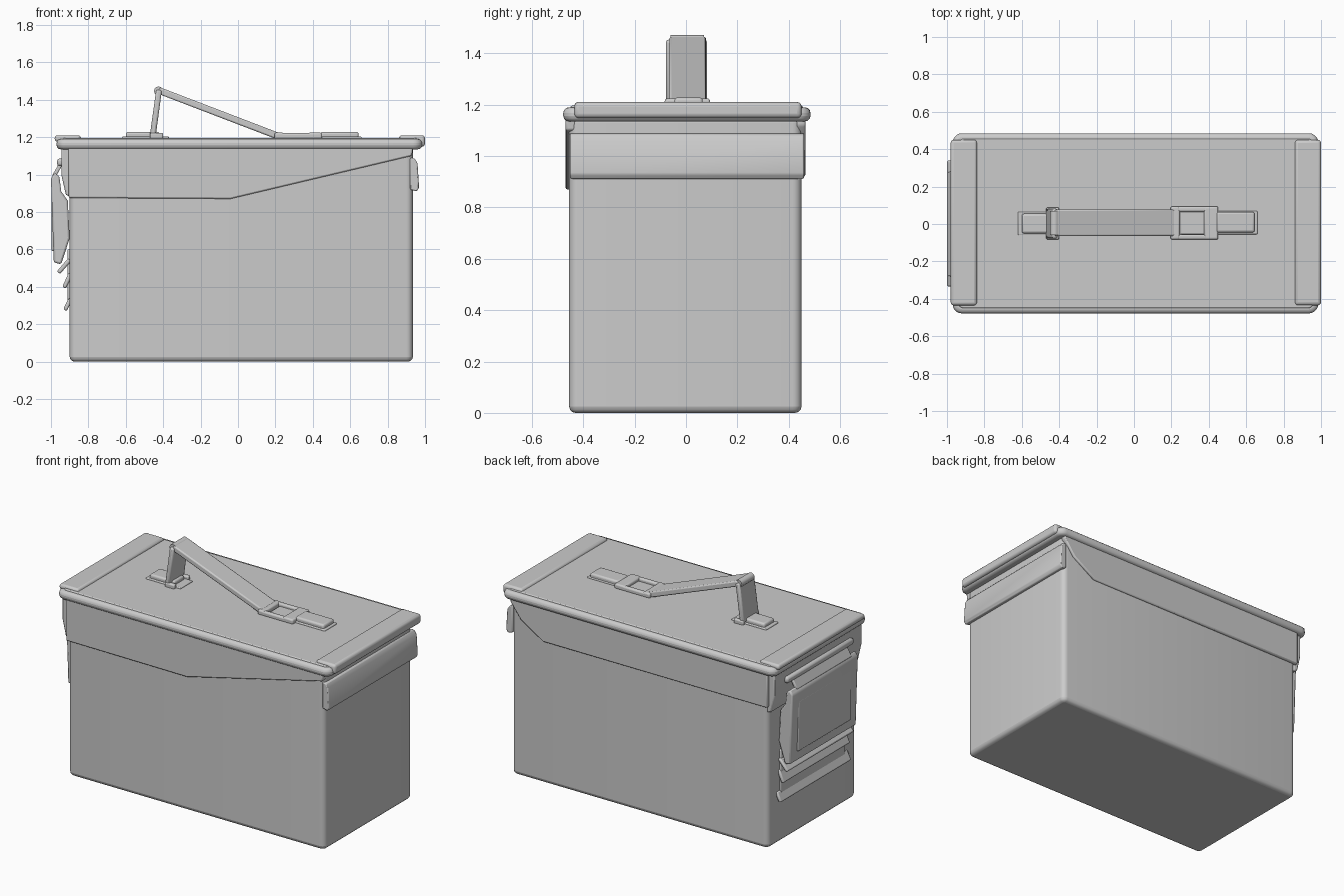
import bpy, bmesh, math
from mathutils import Vector


def finish(name, bm, bevel=0.0, segs=3):
    bmesh.ops.recalc_face_normals(bm, faces=bm.faces)
    mesh = bpy.data.meshes.new(name)
    bm.to_mesh(mesh)
    bm.free()
    ob = bpy.data.objects.new(name, mesh)
    bpy.context.collection.objects.link(ob)
    if bevel:
        m = ob.modifiers.new("Bevel", 'BEVEL')
        m.width, m.segments, m.limit_method = bevel, segs, 'ANGLE'
        m.angle_limit = math.radians(35)
    bpy.ops.object.select_all(action='DESELECT')
    ob.select_set(True)
    bpy.context.view_layer.objects.active = ob
    bpy.ops.object.shade_smooth_by_angle(angle=math.radians(40))
    return ob


def box(name, x, y, z, bevel=0.01, corner=0.0):
    """Box from (min, max) pairs; corner rounds the upright edges first."""
    bm = bmesh.new()
    bmesh.ops.create_cube(bm, size=1)
    for v in bm.verts:
        v.co = Vector([r[0] if c < 0 else r[1] for c, r in zip(v.co, (x, y, z))])
    if corner:
        up = [e for e in bm.edges if abs(e.verts[0].co.z - e.verts[1].co.z) > 1e-4]
        bmesh.ops.bevel(bm, geom=up, offset=corner, segments=5, profile=0.5, affect='EDGES')
    return finish(name, bm, bevel)


def prism(name, pts, y, bevel=0.006, segs=2):
    """Side profile in x, z pushed across from y[0] to y[1]."""
    bm = bmesh.new()
    face = bm.faces.new([bm.verts.new((px, y[0], pz)) for px, pz in pts])
    ext = bmesh.ops.extrude_face_region(bm, geom=[face])
    for v in ext['geom']:
        if isinstance(v, bmesh.types.BMVert):
            v.co.y = y[1]
    return finish(name, bm, bevel, segs)


def bar(name, a, b, thick, y, bevel=0.008):
    """Flat strap between two x, z points."""
    d = (Vector(b) - Vector(a)).normalized() * (thick / 2)
    n = Vector((-d.y, d.x))
    a, b = Vector(a), Vector(b)
    return prism(name, [a - n, b - n, b + n, a + n], y, bevel)


# Can body
box("can_body", (-0.90, 0.935), (-0.455, 0.45), (0, 1.155), 0.025, 0.035)

# Lid with rolled lip and raised deck
box("lid_lip", (-0.97, 0.985), (-0.478, 0.485), (1.135, 1.19), 0.022, 0.05)
box("lid_deck", (-0.94, 0.96), (-0.45, 0.455), (1.15, 1.196), 0.006, 0.03)
box("left_lid_strip", (-0.98, -0.84), (-0.435, 0.45), (1.175, 1.21), 0.015)
box("right_lid_strip", (0.86, 1.0), (-0.435, 0.45), (1.148, 1.21), 0.017)

# Sloping skirts below the lid
prism("front_lid_skirt", [(-0.905, 0.875), (-0.04, 0.87), (0.93, 1.10), (0.935, 1.15),
                          (-0.905, 1.15)], (-0.469, -0.43), 0.008)
prism("back_lid_skirt", [(-0.905, 0.92), (0.70, 0.92), (0.86, 1.02), (0.935, 1.12),
                         (0.935, 1.15), (-0.905, 1.15)], (0.43, 0.465), 0.008)
prism("left_lid_skirt", [(-0.92, 0.89), (-0.89, 0.88), (-0.89, 1.15), (-0.945, 1.15),
                         (-0.945, 1.0)], (-0.45, 0.445), 0.008)

# Hinge flap on the right end
prism("hinge_flap", [(0.92, 0.92), (0.955, 0.91), (0.968, 0.93), (0.96, 1.06),
                     (0.945, 1.085), (0.92, 1.09)], (-0.452, 0.46), 0.006)

# Latch on the left end
prism("latch_plate", [(-0.985, 0.53), (-1.0, 0.98), (-0.98, 1.01), (-0.955, 0.99),
                      (-0.945, 0.91), (-0.91, 0.86), (-0.90, 0.66), (-0.945, 0.52)],
      (-0.335, 0.34), 0.01)
box("latch_panel", (-0.998, -0.96), (-0.27, 0.275), (0.59, 0.92), 0.01)
bar("latch_top_rod", (-0.95, 1.045), (-0.95, 1.085), 0.035, (-0.34, 0.34), 0.013)
bar("latch_top_link", (-0.985, 0.99), (-0.945, 1.06), 0.02, (-0.28, 0.28), 0.006)
for i, (a, b) in enumerate([((-0.96, 0.475), (-0.90, 0.545)), ((-0.93, 0.395), (-0.895, 0.47)),
                            ((-0.925, 0.275), (-0.895, 0.335))]):
    w = 0.34 if i < 2 else 0.36
    bar("latch_ridge_%d" % (i + 1), a, b, 0.022, (-w, w), 0.008)
box("latch_base", (-0.912, -0.88), (-0.33, 0.33), (0.30, 0.60), 0.008)

# Handle: grip strap, upright leg and rolled bend between them
bar("handle_grip", (-0.425, 1.45), (0.215, 1.205), 0.036, (-0.065, 0.078))
prism("handle_leg", [(-0.472, 1.205), (-0.44, 1.205), (-0.407, 1.45), (-0.437, 1.455)],
      (-0.078, 0.082), 0.01)
prism("handle_bend", [(-0.425 + 0.024 * math.cos(t * math.tau / 12),
                       1.447 + 0.024 * math.sin(t * math.tau / 12)) for t in range(12)],
      (-0.06, 0.07), 0)
for s, y in (("front", (-0.083, -0.055)), ("back", (0.06, 0.088))):
    box("handle_foot_" + s, (-0.47, -0.40), y, (1.19, 1.222), 0.008)

# Open loop at the fixed end of the handle
for s, y in (("front", (-0.083, -0.055)), ("back", (0.065, 0.094))):
    box("loop_side_" + s, (0.20, 0.45), y, (1.19, 1.222), 0.01)
box("loop_end_left", (0.195, 0.245), (-0.083, 0.094), (1.19, 1.224), 0.01)
box("loop_end_right", (0.375, 0.45), (-0.083, 0.094), (1.19, 1.224), 0.01)

# Brackets holding the handle to the lid
box("left_bracket", (-0.60, -0.42), (-0.05, 0.055), (1.18, 1.228), 0.012)
box("left_bracket_base", (-0.62, -0.37), (-0.06, 0.065), (1.18, 1.204), 0.005)
box("right_bracket", (0.44, 0.645), (-0.045, 0.065), (1.18, 1.228), 0.012)
box("right_bracket_base", (0.25, 0.66), (-0.055, 0.07), (1.18, 1.204), 0.005)
